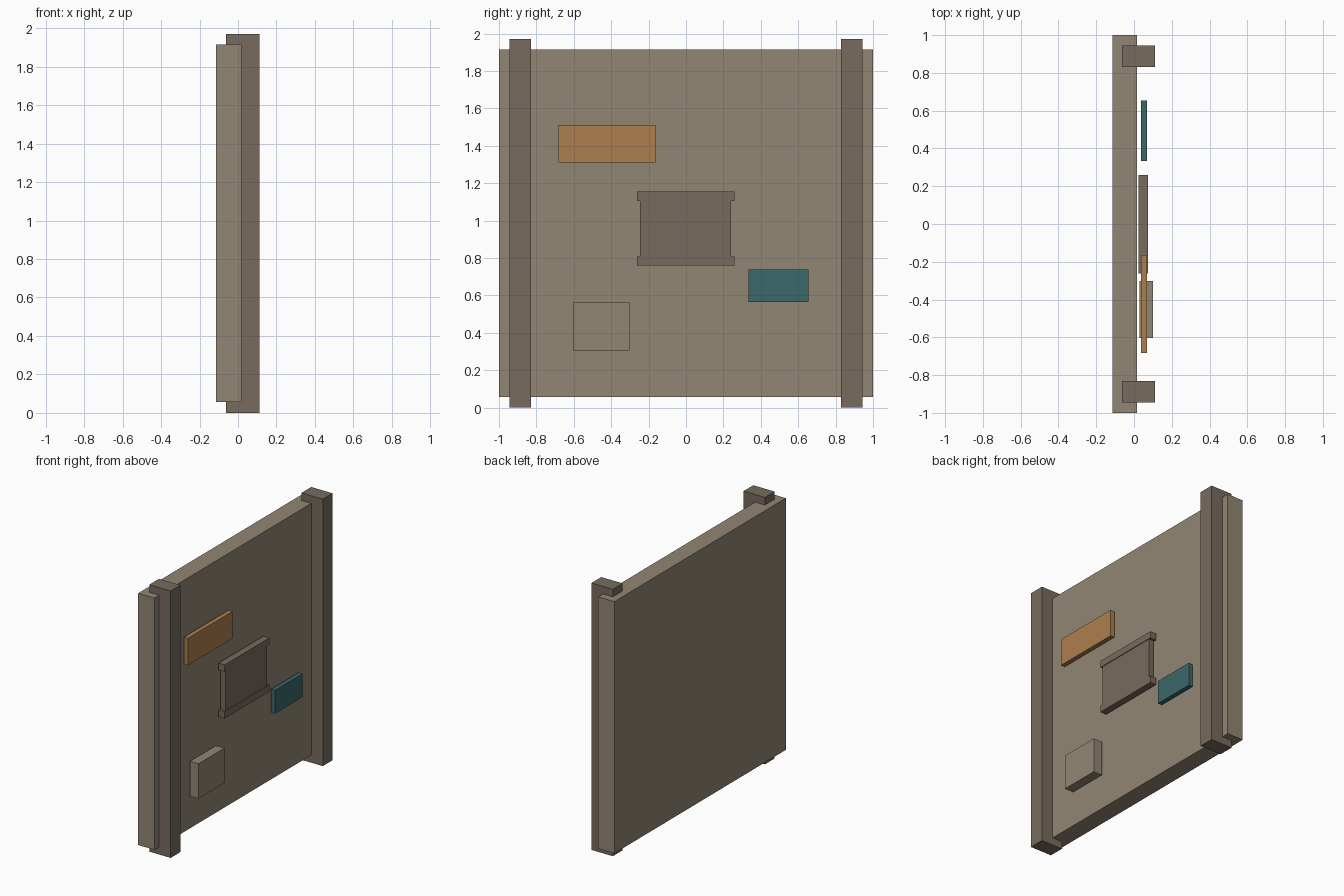
import bpy

if "Cube" in bpy.data.objects:
    bpy.data.objects.remove(bpy.data.objects["Cube"])


def material(name, rgb):
    m = bpy.data.materials.new(name)
    m.diffuse_color = (*rgb, 1.0)
    m.use_nodes = True
    m.node_tree.nodes["Principled BSDF"].inputs["Base Color"].default_value = m.diffuse_color
    return m


TAN = material("tan", (0.29, 0.24, 0.175))
BROWN = material("brown", (0.184, 0.147, 0.112))
ORANGE = material("orange", (0.42, 0.21, 0.074))
TEAL = material("teal", (0.045, 0.136, 0.147))


def box(name, x, y, z, mat):
    """Box spanning the (min, max) range on each axis."""
    spans = (x, y, z)
    bpy.ops.mesh.primitive_cube_add(size=1, location=[(a + b) / 2 for a, b in spans])
    ob = bpy.context.object
    ob.name = name
    ob.scale = [b - a for a, b in spans]
    bpy.ops.object.transform_apply(location=False, rotation=False, scale=True)
    ob.data.materials.append(mat)
    return ob


# Main wall slab
box("wall_panel", (-0.115, 0.017), (-1.0, 1.0), (0.056, 1.914), TAN)

# Upright posts near both ends
for side, label in ((-1, "left"), (1, "right")):
    y = sorted((side * 0.83, side * 0.944))
    box(f"{label}_post", (-0.063, 0.111), y, (0.0, 1.97), BROWN)

# Central hatch with top and bottom rails
box("hatch_plate", (0.03, 0.07), (-0.245, 0.241), (0.78, 1.13), BROWN)
for label, z in (("lower", 0.759), ("upper", 1.105)):
    box(f"hatch_{label}_rail", (0.025, 0.075), (-0.263, 0.26), (z, z + 0.05), BROWN)

# Small plates set on the wall face
box("orange_plate", (0.036, 0.069), (-0.683, -0.163), (1.31, 1.51), ORANGE)
box("teal_plate", (0.036, 0.069), (0.333, 0.655), (0.565, 0.738), TEAL)
box("raised_block", (0.03, 0.1), (-0.603, -0.301), (0.305, 0.562), TAN)
